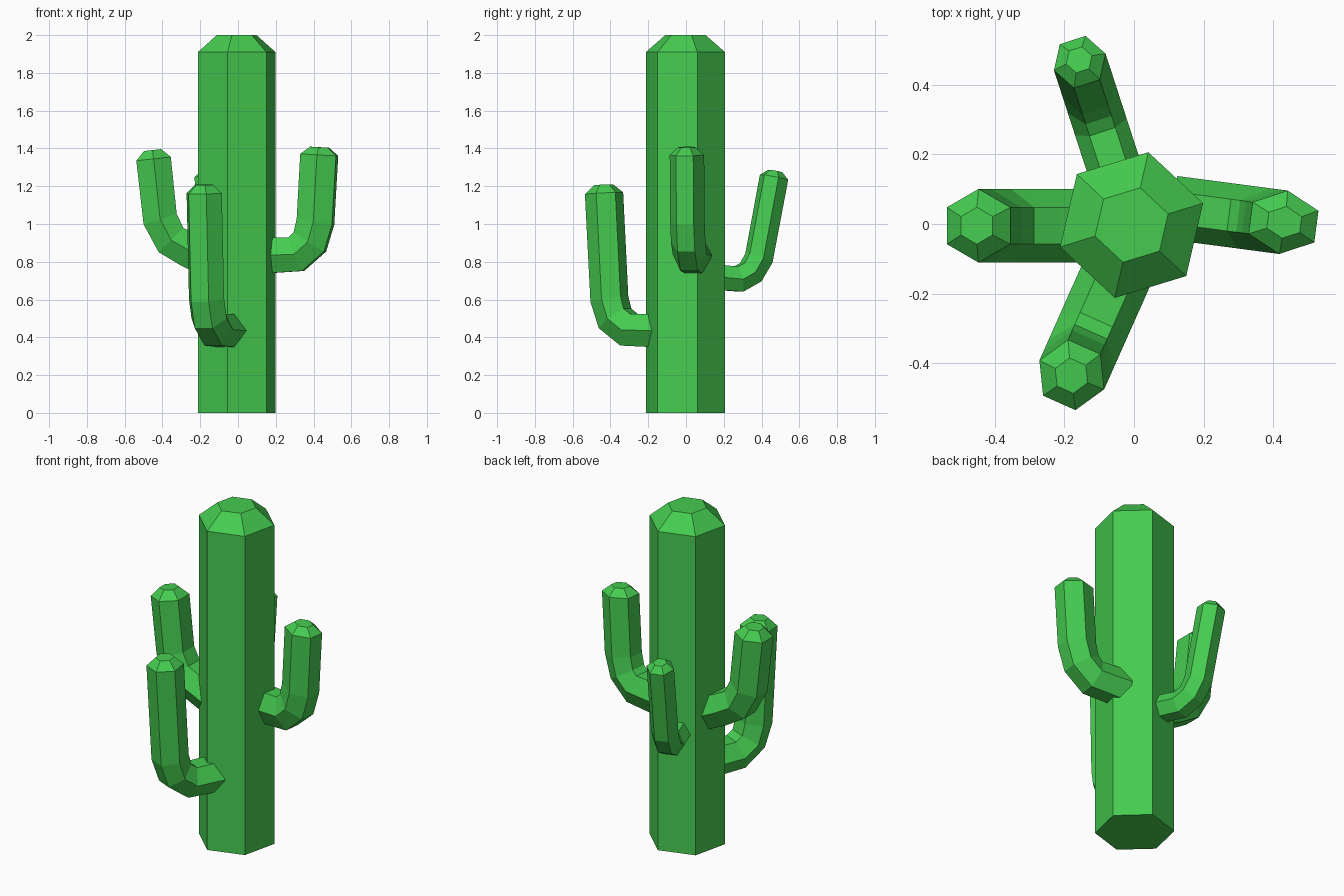
import bpy, bmesh
from math import cos, sin, radians, pi
from mathutils import Vector

if "Cube" in bpy.data.objects:
    bpy.data.objects.remove(bpy.data.objects["Cube"])

green = bpy.data.materials.new("cactus_green")
green.diffuse_color = (0.06, 0.6, 0.08, 1)
green.use_nodes = True
green.node_tree.nodes["Principled BSDF"].inputs["Base Color"].default_value = green.diffuse_color


def hex_tube(name, rings):
    """Skin a list of six-point rings and close both ends."""
    bm = bmesh.new()
    loops = [[bm.verts.new(p) for p in ring] for ring in rings]
    for a, b in zip(loops, loops[1:]):
        for i in range(6):
            j = (i + 1) % 6
            bm.faces.new((a[i], a[j], b[j], b[i]))
    bm.faces.new(loops[0][::-1])
    bm.faces.new(loops[-1])
    bmesh.ops.recalc_face_normals(bm, faces=bm.faces)
    mesh = bpy.data.meshes.new(name)
    bm.to_mesh(mesh)
    bm.free()
    mesh.materials.append(green)
    obj = bpy.data.objects.new(name, mesh)
    bpy.context.collection.objects.link(obj)


def ring(center, u, v, ru, rv, turn=0):
    return [center + u * (ru * cos(turn + i * pi / 3)) + v * (rv * sin(turn + i * pi / 3))
            for i in range(6)]


def arm(name, tip, angle, r, path, depth=1.0):
    """Bent arm; path holds (distance outward from the tip, height)."""
    out = Vector((cos(radians(angle)), sin(radians(angle)), 0))
    side = Vector((-out.y, out.x, 0))
    pts = [Vector((tip[0], tip[1], z)) + out * d for d, z in path]
    rings = []
    for i, p in enumerate(pts):
        t = Vector()
        if i > 0:
            t += (p - pts[i - 1]).normalized()
        if i < len(pts) - 1:
            t += (pts[i + 1] - p).normalized()
        t.normalize()
        rings.append(ring(p, side, t.cross(side), r, r * depth))
    # tapered cap
    rings.append(ring(pts[-1] + t * r * 0.44, side, t.cross(side), r * 0.5, r * 0.5 * depth))
    hex_tube(name, rings)


# Trunk with tapered top
X, Y = Vector((1, 0, 0)), Vector((0, 1, 0))
hex_tube("trunk", [ring(Vector((-0.007, -0.003, z)), X, Y, r, r, radians(17))
                   for z, r in ((0, 0.215), (1.91, 0.215), (2.0, 0.11))])

# Four arms
arm("right_arm", (0.43, 0.005), -7.5, 0.092,
    [(-0.32, 0.832), (-0.122, 0.84), (-0.05, 0.905), (-0.02, 1.012), (0, 1.366)], 1.2)
arm("left_arm", (-0.447, -0.005), 180, 0.106,
    [(-0.34, 0.79), (-0.19, 0.86), (-0.093, 0.915), (-0.035, 1.025), (0, 1.345)])
arm("front_arm", (-0.179, -0.434), 246, 0.102,
    [(-0.36, 0.434), (-0.145, 0.44), (-0.064, 0.50), (-0.031, 0.603), (0, 1.163)])
arm("back_arm", (-0.156, 0.466), 108, 0.078,
    [(-0.38, 0.724), (-0.197, 0.708), (-0.129, 0.745), (-0.084, 0.82), (0, 1.247)])
